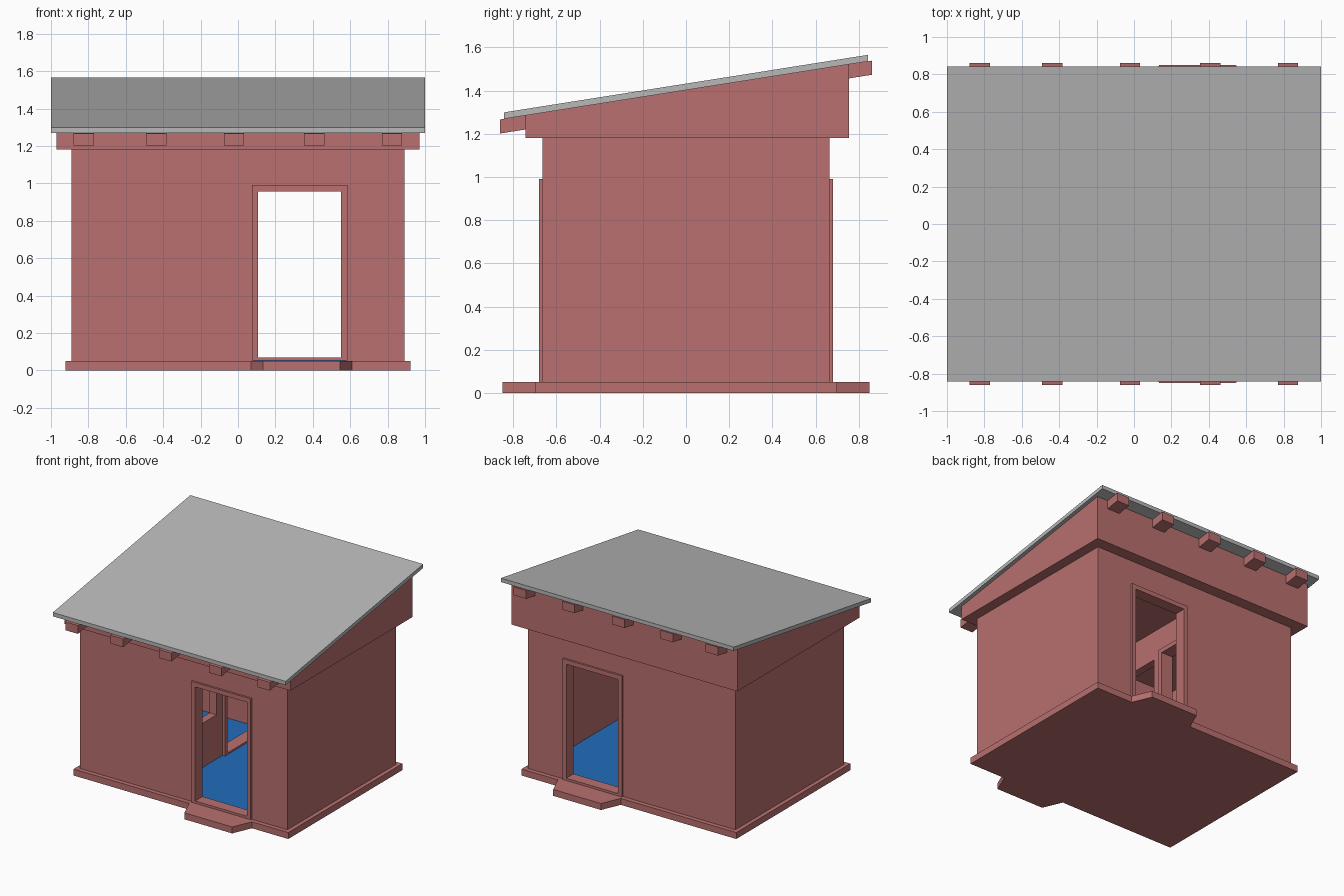
import bpy
import bmesh
from mathutils import Vector

if "Cube" in bpy.data.objects:
    bpy.data.objects.remove(bpy.data.objects["Cube"], do_unlink=True)


def material(name, rgb):
    mat = bpy.data.materials.new(name)
    mat.use_nodes = True
    color = (*rgb, 1)
    mat.diffuse_color = color
    mat.node_tree.nodes["Principled BSDF"].inputs["Base Color"].default_value = color
    return mat


brick = material("brick pink", (0.479, 0.162, 0.156))
grey = material("roof grey", (0.485, 0.485, 0.485))
blue = material("floor blue", (0.015, 0.15, 0.497))


def prism(name, points, offset, mat):
    """Extrude a flat outline of 3D points along an offset."""
    bm = bmesh.new()
    face = bm.faces.new([bm.verts.new(p) for p in points])
    result = bmesh.ops.extrude_face_region(bm, geom=[face], use_keep_orig=True)
    moved = [g for g in result["geom"] if isinstance(g, bmesh.types.BMVert)]
    bmesh.ops.translate(bm, verts=moved, vec=Vector(offset))
    bmesh.ops.recalc_face_normals(bm, faces=bm.faces)
    mesh = bpy.data.meshes.new(name)
    bm.to_mesh(mesh)
    bm.free()
    mesh.materials.append(mat)
    obj = bpy.data.objects.new(name, mesh)
    bpy.context.collection.objects.link(obj)
    return obj


def box(name, x, y, z, mat=brick):
    outline = [(x[0], y[0], z[0]), (x[1], y[0], z[0]),
               (x[1], y[1], z[0]), (x[0], y[1], z[0])]
    return prism(name, outline, (0, 0, z[1] - z[0]), mat)


def cut(obj, x, y, z):
    """Subtract a box from an object."""
    cutter = box("cutter", x, y, z)
    cutter.hide_render = True
    mod = obj.modifiers.new("opening", "BOOLEAN")
    mod.operation = "DIFFERENCE"
    mod.solver = "EXACT"
    mod.object = cutter
    bpy.context.view_layer.objects.active = obj
    bpy.ops.object.modifier_apply(modifier=mod.name)
    bpy.data.objects.remove(cutter, do_unlink=True)


# Foundation slab with a tapered step at the front and back doors
half = [(-0.922, -0.7), (0.07, -0.7), (0.135, -0.85),
        (0.545, -0.85), (0.61, -0.7), (0.922, -0.7)]
outline = half + [(x, -y) for x, y in reversed(half)]
prism("foundation", [(x, y, 0) for x, y in outline], (0, 0, 0.05), brick)

# Outer walls and partition, hollowed into two rooms
walls = box("walls", (-0.89, 0.89), (-0.665, 0.665), (0.05, 1.18))
for room in ((-0.83, -0.245), (-0.185, 0.83)):
    cut(walls, room, (-0.605, 0.605), (0, 1.3))
cut(walls, (0.09, 0.57), (-0.8, 0.8), (0, 0.97))
cut(walls, (-0.4, 0), (0.09, 0.57), (0, 0.97))
cut(walls, (-0.4, 0), (-0.45, 0), (0.4, 0.95))

# Door frames in the front, back and partition walls
for name, y in (("front", (-0.68, -0.59)), ("back", (0.59, 0.68))):
    frame = box(name + "_door_frame", (0.075, 0.585), y, (0.052, 0.99))
    cut(frame, (0.108, 0.552), (-1, 1), (0.07, 0.955))
frame = box("partition_door_frame", (-0.265, -0.165), (0.075, 0.585), (0.052, 0.99))
cut(frame, (-1, 1), (0.108, 0.552), (0.07, 0.955))

# Floor coverings
box("left_floor", (-0.83, -0.245), (-0.605, 0.605), (0.049, 0.057), blue)
box("right_floor", (-0.185, 0.83), (-0.605, 0.605), (0.049, 0.057), blue)


def underside(y):
    return 1.4025 + 0.158 * y


def sloped(name, x, front, back, low, high, mat):
    """Beam or slab that follows the roof pitch, with square-cut ends."""
    ends = [(front, low), (back, low), (back, high), (front, high)]
    points = [(x[0], y, underside(y) + dz) for y, dz in ends]
    return prism(name, points, (x[1] - x[0], 0, 0), mat)


# Upper wall band with its sloping top
y0, y1 = -0.742, 0.755
band = [(-0.97, y0, 1.18), (-0.97, y1, 1.18),
        (-0.97, y1, underside(y1)), (-0.97, y0, underside(y0))]
prism("upper_wall", band, (1.94, 0, 0), brick)

# Rafters and roof sheet
for i, x in enumerate((-0.825, -0.437, -0.022, 0.408, 0.823)):
    sloped(f"rafter_{i + 1}", (x - 0.054, x + 0.054), -0.862, 0.862, -0.065, 0.0, brick)
sloped("roof", (-1, 1), -0.843, 0.843, 0.0, 0.03, grey)
